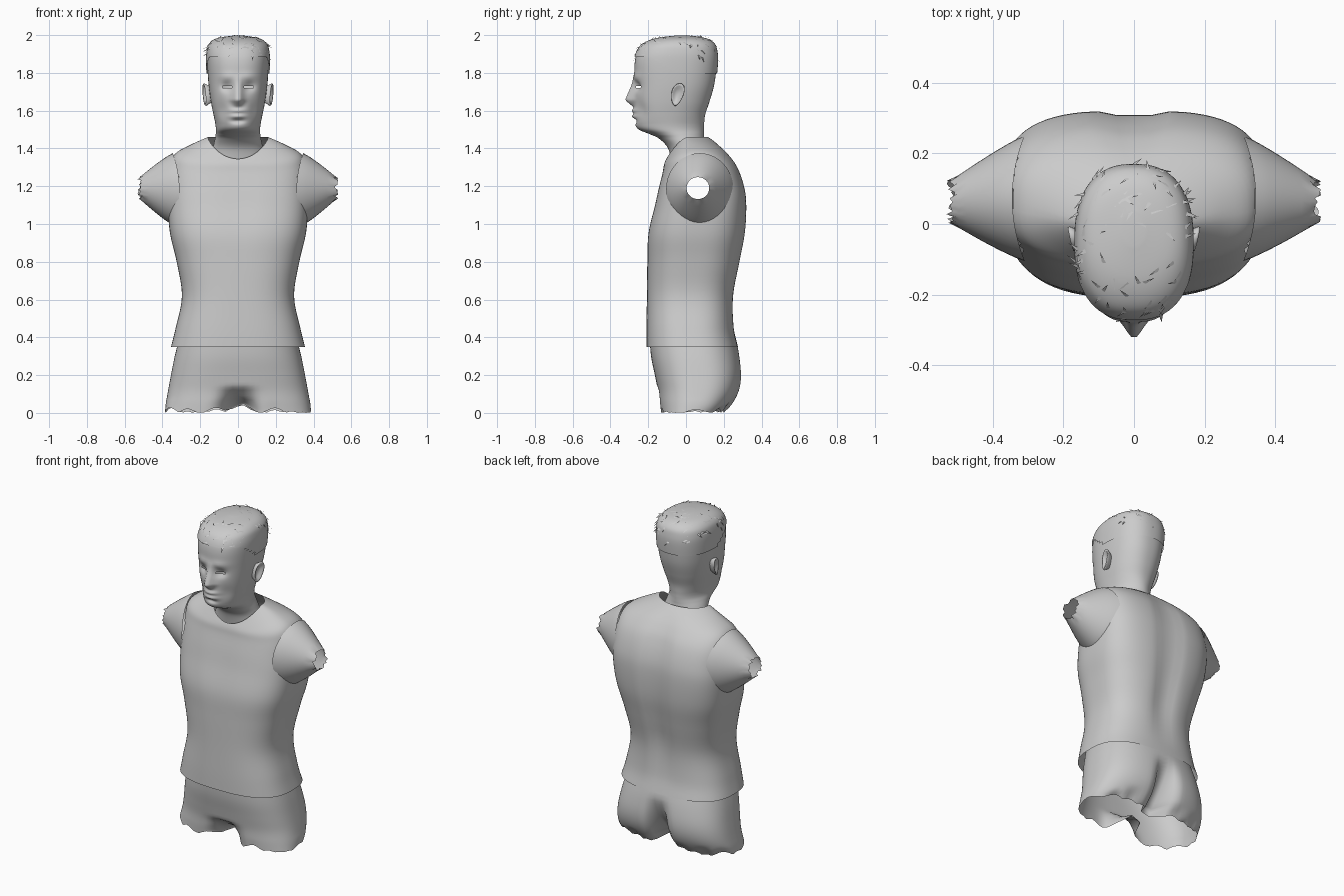
import bpy, bmesh, math, random
from mathutils import Vector

if "Cube" in bpy.data.objects:
    bpy.data.objects.remove(bpy.data.objects["Cube"])

random.seed(4)


def spow(v, e):
    return math.copysign(abs(v) ** e, v)


def gauss(v, s):
    return math.exp(-(v / s) ** 2)


def clamp(v):
    return max(0.0, min(1.0, v))


def smooth_keys(keys, steps):
    """Catmull-Rom interpolation through the section table."""
    out = []
    for i in range(len(keys) - 1):
        p = [keys[max(0, min(len(keys) - 1, i + k))] for k in (-1, 0, 1, 2)]
        for j in range(steps):
            t = j / steps
            out.append([0.5 * (2 * b + (c - a) * t + (2 * a - 5 * b + 4 * c - d) * t * t
                               + (3 * b - a - 3 * c + d) * t ** 3)
                        for a, b, c, d in zip(*p)])
    out.append(list(keys[-1]))
    return out


def skin(name, rows, cap=False, cull=None):
    """Bridge closed rings of points into a smooth surface."""
    bm = bmesh.new()
    rings = [[bm.verts.new(p) for p in r] for r in rows]
    n = len(rings[0])
    for a, b in zip(rings, rings[1:]):
        for i in range(n):
            bm.faces.new((a[i], a[(i + 1) % n], b[(i + 1) % n], b[i]))
    if cap:
        bm.faces.new(rings[-1])
    if cull:
        dead = [f for f in bm.faces if cull(f.calc_center_median())]
        bmesh.ops.delete(bm, geom=dead, context='FACES')
    bmesh.ops.recalc_face_normals(bm, faces=bm.faces[:])
    me = bpy.data.meshes.new(name)
    bm.to_mesh(me)
    bm.free()
    me.shade_smooth()
    ob = bpy.data.objects.new(name, me)
    bpy.context.collection.objects.link(ob)
    return ob


def loft(name, keys, steps, seg, warp=None, cap=False, cull=None):
    """Sections: z, half width, front y, back y, roundness, front drop."""
    rows = []
    for z, w, yf, yb, e, drop in smooth_keys(keys, steps):
        ring = []
        for i in range(seg):
            a = 2 * math.pi * (i + 0.5) / seg
            c, s = math.cos(a), math.sin(a)
            p = Vector((w * spow(c, e), (yf + yb) / 2 + (yb - yf) / 2 * spow(s, min(e, 1)),
                        z - drop * max(0, -s) ** 1.5))
            ring.append(warp(p) if warp else p)
        rows.append(ring)
    return skin(name, rows, cap, cull)


# Shirt body with open neck, hem and armholes
shirt_keys = [(.35, .355, -.21, .275, .75, 0), (.45, .33, -.21, .255, .75, 0),
              (.62, .297, -.207, .255, .75, 0), (.8, .325, -.205, .288, .72, 0),
              (.95, .36, -.2, .315, .68, 0), (1.1, .372, -.165, .322, .65, 0),
              (1.2, .368, -.145, .31, .65, .01), (1.3, .36, -.125, .275, .68, .03),
              (1.37, .335, -.118, .225, .75, .06), (1.42, .25, -.112, .172, .85, .09),
              (1.46, .16, -.105, .118, 1, .115)]


def shirt_warp(p):
    mid = clamp((p.z - .4) / .3) * clamp((1.44 - p.z) / .15)
    if p.y > .1:
        p.y -= .025 * mid * gauss(p.x, .06)
    elif p.y < -.05:
        p.y += .012 * gauss(p.x, .04) * gauss(p.z - 1.08, .15)
    return p


def in_armhole(c):
    return abs(c.x) > .25 and ((c.y - .075) / .155) ** 2 + ((c.z - 1.19) / .165) ** 2 < 1


loft("shirt", shirt_keys, 5, 72, shirt_warp, cull=in_armhole)

# Tapered sleeves with ragged open ends
for side, label in ((1, "left"), (-1, "right")):
    rows = []
    for k in range(9):
        t = k / 8
        ring = []
        for i in range(40):
            a = 2 * math.pi * i / 40
            c, s = math.cos(a), math.sin(a)
            f = t ** 1.15
            x = (.345 - .035 * c * c) * (1 - t) + .52 * t
            if k == 8:
                x += random.uniform(-.012, .012)
            ring.append((side * x, .073 - .01 * t + c * (.178 * (1 - f) + .06 * f),
                         1.185 + .005 * t + s * (.19 * (1 - f) + .058 * f)))
        rows.append(ring)
    skin(label + "_sleeve", rows)


# Shorts pinched into two open leg holes
shorts_keys = [(0, .386, -.14, .205, .75, 0), (.05, .382, -.145, .25, .75, 0),
               (.12, .37, -.15, .285, .75, 0), (.2, .355, -.165, .296, .75, 0),
               (.3, .335, -.185, .285, .78, 0), (.42, .305, -.195, .255, .8, 0)]


def shorts_warp(p):
    if p.y > .05:
        k = clamp((.33 - p.z) / .28) ** 1.3 * gauss(p.x, .05)
    else:
        k = clamp((.14 - p.z) / .13) * gauss(p.x, .07)
    low = max(0, 1 - p.z / .08)
    jag = abs(math.sin(40 * p.x) + math.sin(33 * p.y)) * .014
    p.y += (.05 - p.y) * k
    p.z += low * (jag + .03 * gauss(p.x, .05))
    return p


loft("shorts", shorts_keys, 5, 96, shorts_warp)

# Head and neck
head_keys = [(1.32, .165, -.075, .12, 1, 0), (1.4, .135, -.095, .105, 1, 0),
             (1.45, .122, -.14, .096, 1, 0), (1.475, .118, -.19, .095, 1.05, 0),
             (1.5, .117, -.25, .095, 1.05, 0), (1.53, .12, -.27, .096, 1, 0),
             (1.58, .13, -.274, .102, .92, 0), (1.65, .144, -.274, .125, .88, 0),
             (1.74, .156, -.272, .15, .85, 0), (1.85, .163, -.272, .163, .82, 0),
             (1.91, .161, -.257, .161, .82, 0), (1.95, .148, -.225, .147, .85, 0),
             (1.977, .11, -.16, .105, .9, 0), (1.99, .03, -.06, .03, 1, 0)]


def face_warp(p):
    if p.y < -.12 and p.z > 1.49:
        x, z = abs(p.x), p.z
        ramp = clamp((1.79 - z) / .13) if z > 1.66 else clamp((z - 1.615) / .04)
        dy = -.05 * ramp * gauss(x, .016 + .014 * ramp)               # nose
        dy += .02 * gauss(x - .06, .03) * gauss(z - 1.728, .024)      # eye sockets
        dy -= .007 * gauss(x - .05, .05) * gauss(z - 1.78, .02)       # brow
        dy -= .013 * gauss(x, .04) * (gauss(z - 1.6, .011) + gauss(z - 1.57, .012))
        dy += .014 * gauss(x, .035) * gauss(z - 1.545, .013)          # under lip
        dy += .012 * gauss(x - .085, .03) * gauss(z - 1.6, .05)       # cheeks
        p.y += dy
    return p


def eye_slit(c):
    return c.y < -.15 and abs(abs(c.x) - .06) < .024 and abs(c.z - 1.728) < .006


loft("head", head_keys, 10, 96, face_warp, cap=True, cull=eye_slit)


# Short hair shell over the skull
def hair_warp(p):
    centre = Vector((0, -.05, 1.78))
    return p + (p - centre).normalized() * .007


def below_hairline(c):
    return c.z < 1.80 + .09 * clamp((-.05 - c.y) / .15)


hair = loft("hair", head_keys, 6, 64, hair_warp, cap=True, cull=below_hairline)

# Loose tufts lying on the hair
bm = bmesh.new()
polys = [q for q in hair.data.polygons if len(q.vertices) == 4]
for q in random.sample(polys, 110):
    if q.center.z < 1.87:
        continue
    out = (q.center - Vector((0, -.05, 1.78))).normalized()
    along = out.cross(Vector((random.uniform(-1, 1), random.uniform(-1, 1), .3))).normalized()
    wide = out.cross(along) * .006
    tip = q.center + along * .035 + out * .006
    tip.z = min(tip.z, 2.0)
    bm.faces.new([bm.verts.new(v) for v in (q.center - wide, q.center + wide, tip)])
me = bpy.data.meshes.new("hair_tufts")
bm.to_mesh(me)
bm.free()
bpy.context.collection.objects.link(bpy.data.objects.new("hair_tufts", me))

# Ears with a hollow on the outer face
for side, label in ((1, "left"), (-1, "right")):
    rows = []
    for x, r in ((-.02, .7), (-.004, .85), (.01, 1), (.016, .95), (.014, .78), (.004, .55), (0, .1)):
        ring = []
        for i in range(24):
            a = 2 * math.pi * i / 24
            y, z = .033 * r * math.cos(a), .06 * r * math.sin(a)
            ring.append((side * (.163 + x + .25 * y + .08 * z),
                         -.045 + y * (1 + 4 * z) + .2 * z, 1.685 + z))
        rows.append(ring)
    skin(label + "_ear", rows, cap=True)
